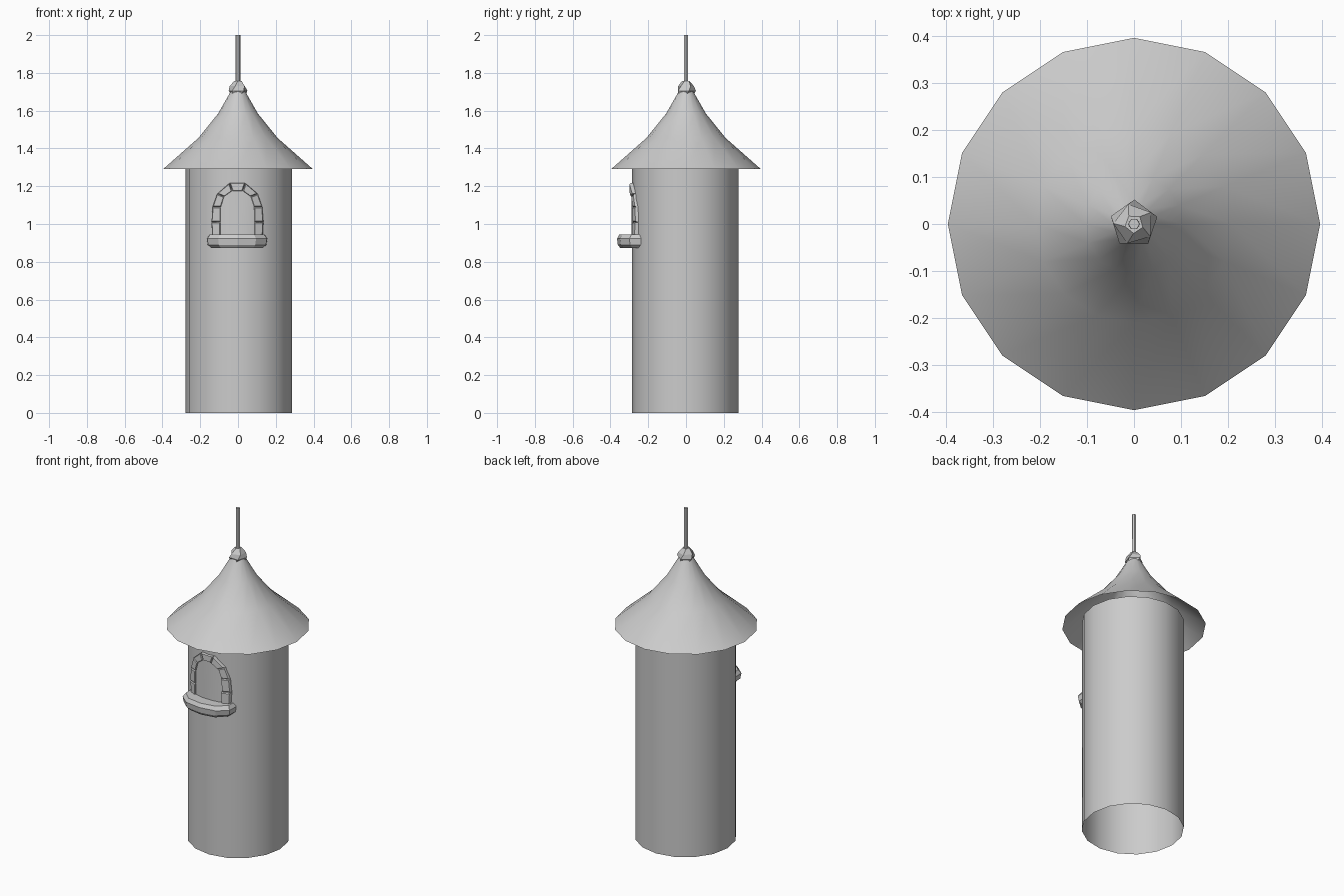
import bpy, bmesh, math, random

if "Cube" in bpy.data.objects:
    bpy.data.objects.remove(bpy.data.objects["Cube"])

random.seed(3)
CX, CY, R = 0.005, -0.004, 0.282   # tower centre and radius


def finish(name, bm, smooth=None):
    bmesh.ops.recalc_face_normals(bm, faces=bm.faces)
    me = bpy.data.meshes.new(name)
    bm.to_mesh(me)
    bm.free()
    ob = bpy.data.objects.new(name, me)
    bpy.context.collection.objects.link(ob)
    if smooth:
        bpy.context.view_layer.objects.active = ob
        ob.select_set(True)
        bpy.ops.object.shade_smooth_by_angle(angle=math.radians(smooth))
        ob.select_set(False)
    return ob


def loft(bm, rings, cap_first=False, cap_last=False):
    vs = [[bm.verts.new(p) for p in ring] for ring in rings]
    for a, b in zip(vs, vs[1:]):
        n = len(a)
        for i in range(n):
            j = (i + 1) % n
            bm.faces.new((a[i], a[j], b[j], b[i]))
    if cap_first:
        bm.faces.new(vs[0][::-1])
    if cap_last:
        bm.faces.new(vs[-1])


def lathe(name, profile, sides, smooth=None, cx=0, cy=0, cap=False, twist=0):
    bm = bmesh.new()
    rings = []
    for k, (r, z) in enumerate(profile):
        angles = [2 * math.pi * i / sides + twist * k for i in range(sides)]
        rings.append([(cx + r * math.cos(a), cy + r * math.sin(a), z) for a in angles])
    loft(bm, rings, cap, cap)
    return finish(name, bm, smooth)


def wrap(x, z, off):
    """Point on the tower's front wall, pushed out by off."""
    return (x, CY - math.sqrt(R * R - (x - CX) ** 2) - off, z)


# Tower wall, open below, and flared roof, open underneath
lathe("tower_wall", [(R, 0), (R, 1.32)], 16, 40, CX, CY)
lathe("roof", [(0.397, 1.29), (0.21, 1.455), (0.105, 1.585), (0.045, 1.69), (0.015, 1.745)], 16, 40)

# Finial knob and pole
lathe("finial_knob", [(0.04, 1.68), (0.052, 1.705), (0.044, 1.73), (0.02, 1.758)], 5, cap=True, twist=0.3)
lathe("finial_pole", [(0.013, 1.74), (0.012, 2.0)], 6, cap=True)

# Window arch: half outline from the sill up to the keystone
outer = [(0.134, 0.935), (0.138, 1.01), (0.132, 1.09), (0.108, 1.16), (0.042, 1.217)]
inner = [(0.09, 0.935), (0.09, 1.01), (0.088, 1.09), (0.07, 1.145), (0.028, 1.175)]


def stone(bm, corners):
    mx = sum(c[0] for c in corners) / 4
    mz = sum(c[1] for c in corners) / 4
    off = 0.013 + random.uniform(-0.002, 0.003)

    def ring(s, o):
        return [wrap(mx + (x - mx) * s, mz + (z - mz) * s, o) for x, z in corners]
    loft(bm, [ring(0.98, -0.012), ring(0.97, off - 0.005), ring(0.84, off)], True, True)


bm = bmesh.new()
for side in (-1, 1):
    for i in range(4):
        quad = (outer[i], outer[i + 1], inner[i + 1], inner[i])
        stone(bm, [(side * x - 0.003, z) for x, z in quad])
stone(bm, [(-0.045, 1.217), (0.039, 1.217), (0.025, 1.175), (-0.031, 1.175)])
finish("window_stones", bm)

# Window pane following the wall curve
bm = bmesh.new()
cols = []
for x, top in ((-0.1, 1.09), (-0.075, 1.15), (-0.035, 1.185), (0.03, 1.185), (0.07, 1.15), (0.095, 1.09)):
    cols.append([bm.verts.new(wrap(x, z, 0.003)) for z in (0.93, top)])
for a, b in zip(cols, cols[1:]):
    bm.faces.new((a[0], b[0], b[1], a[1]))
finish("window_pane", bm, 40)

# Bowed sill with chamfered edges
bm = bmesh.new()
plan = [(-0.16, -0.238), (-0.158, -0.30), (-0.10, -0.35), (0, -0.365), (0.10, -0.35), (0.158, -0.30), (0.16, -0.238)]
levels = [(0.85, 0.018, 0.872), (0.97, 0.004, 0.89), (1.0, 0, 0.922), (0.91, 0.012, 0.944)]
loft(bm, [[(x * s - 0.005, y + (d if y < -0.25 else 0), z) for x, y in plan] for s, d, z in levels], True, True)
finish("window_sill", bm)
